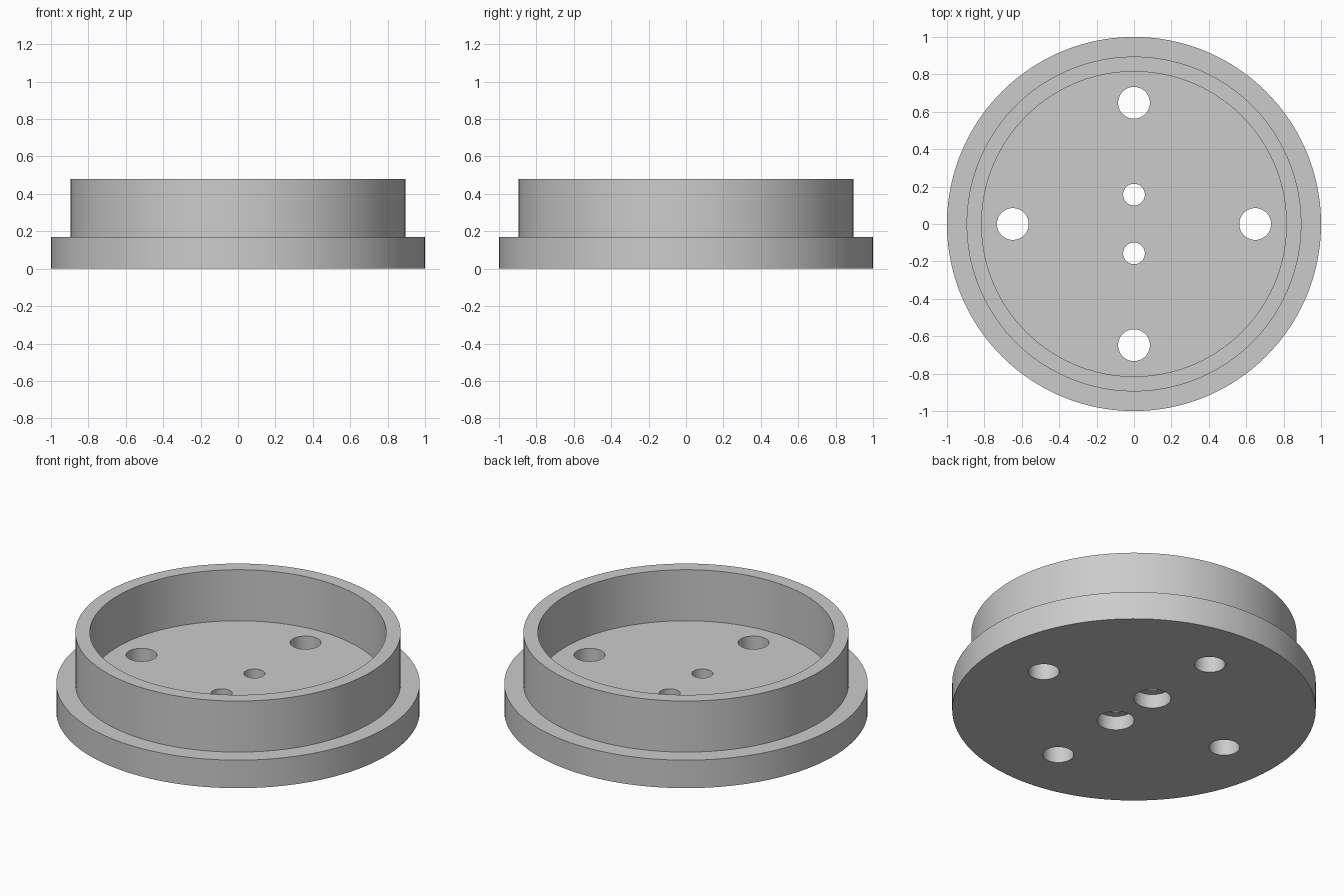
import bpy
import bmesh
import math

if "Cube" in bpy.data.objects:
    bpy.data.objects.remove(bpy.data.objects["Cube"])

FLOOR, TOP = 0.17, 0.48

grey = bpy.data.materials.new("plain_grey")
grey.use_nodes = True
colour = (0.6, 0.6, 0.6, 1)
grey.diffuse_color = colour
grey.node_tree.nodes["Principled BSDF"].inputs["Base Color"].default_value = colour


def turned(name, profile, sides, x=0, y=0):
    """Closed solid of revolution: rings along the profile, capped at both ends."""
    bm = bmesh.new()
    rings = []
    for r, z in profile:
        angles = [math.tau * i / sides for i in range(sides)]
        rings.append([bm.verts.new((x + r * math.cos(a), y + r * math.sin(a), z)) for a in angles])
    for low, high in zip(rings, rings[1:]):
        for i in range(sides):
            j = (i + 1) % sides
            bm.faces.new((low[i], low[j], high[j], high[i]))
    bm.faces.new(rings[0])
    bm.faces.new(rings[-1])
    bmesh.ops.recalc_face_normals(bm, faces=bm.faces)
    mesh = bpy.data.meshes.new(name)
    bm.to_mesh(mesh)
    bm.free()
    obj = bpy.data.objects.new(name, mesh)
    bpy.context.collection.objects.link(obj)
    obj.data.materials.append(grey)
    return obj


# Flanged cup: wide base, raised wall, flat inner floor
cup = turned("flanged_cup", [(1, 0), (1, FLOOR), (0.895, FLOOR), (0.895, TOP),
                             (0.815, TOP), (0.815, FLOOR)], 160)

# Four mounting holes straight through the floor
cutters = []
for i in range(4):
    a = math.tau * i / 4
    cutters.append(turned("mounting_hole_cutter", [(0.085, -0.1), (0.085, 0.3)], 48,
                          0.648 * math.cos(a), 0.648 * math.sin(a)))

# Two centre holes, counterbored from below
for side in (-1, 1):
    cutters.append(turned("counterbored_hole_cutter",
                          [(0.102, -0.1), (0.102, 0.085), (0.058, 0.085), (0.058, 0.3)],
                          48, 0, 0.157 * side))

# Cut the holes, then discard the cutters
bpy.context.view_layer.objects.active = cup
for cutter in cutters:
    cutter.hide_render = True
    cut = cup.modifiers.new("hole", "BOOLEAN")
    cut.operation = "DIFFERENCE"
    cut.solver = "EXACT"
    cut.object = cutter
    bpy.ops.object.modifier_apply(modifier=cut.name)
    bpy.data.objects.remove(cutter)

# Smooth round walls with crisp rims
bpy.ops.object.select_all(action="DESELECT")
cup.select_set(True)
bpy.ops.object.shade_smooth_by_angle(angle=math.radians(30))
